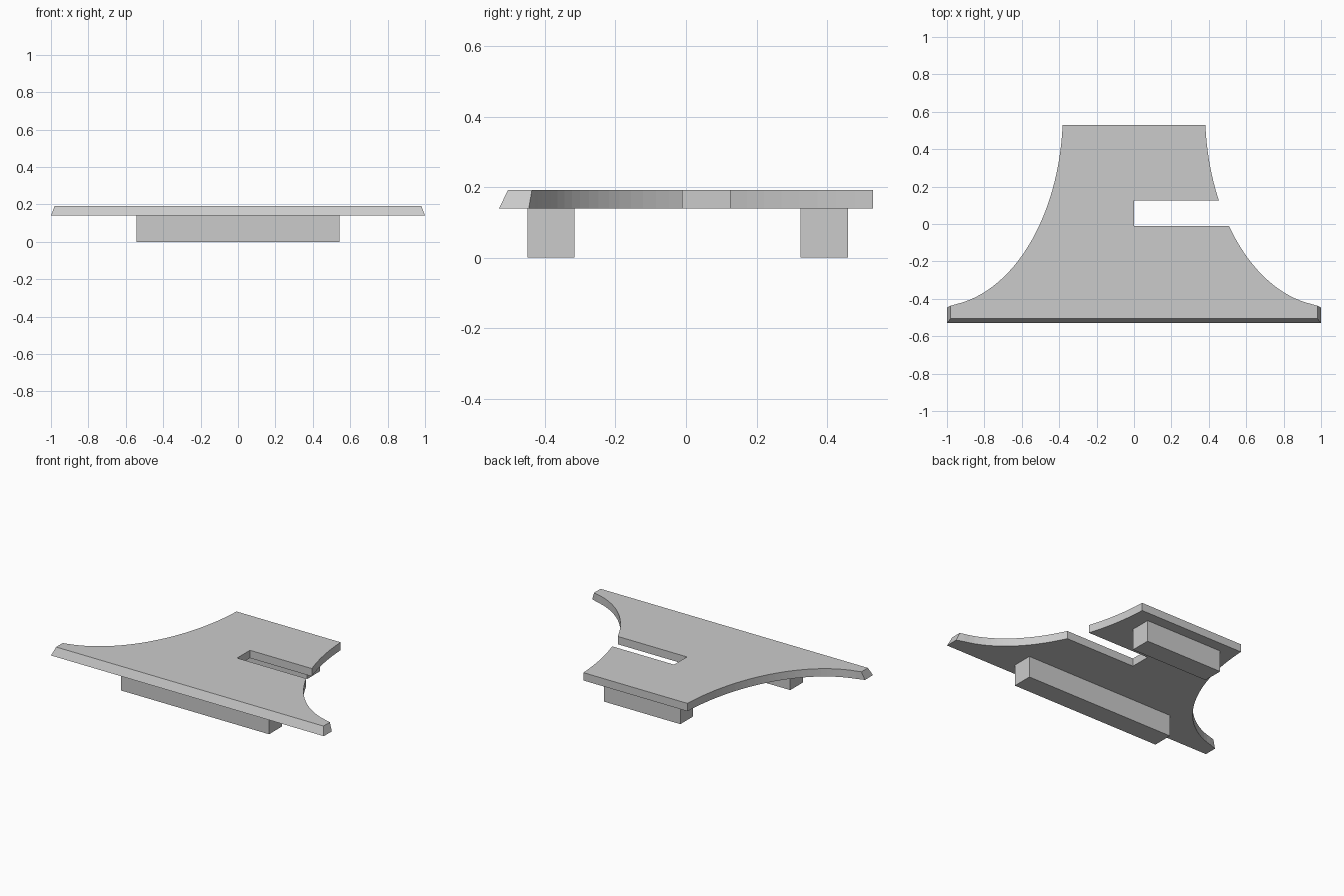
import bpy, bmesh
from math import radians, sin, cos, asin

cube = bpy.data.objects.get("Cube")
if cube:
    bpy.data.objects.remove(cube)

grey = bpy.data.materials.new("plain_grey")
grey.use_nodes = True
grey.diffuse_color = (0.6, 0.6, 0.6, 1)
grey.node_tree.nodes["Principled BSDF"].inputs["Base Color"].default_value = (0.6, 0.6, 0.6, 1)

PLATE_LOW, PLATE_HIGH = 0.14, 0.192
SLOT_FRONT, SLOT_BACK = -0.01, 0.125
# Elliptical side cut-out: centre and radii
CX, CY, RX, RY = 1.05, 0.6, 0.67, 1.04


def add_object(name, bm):
    bmesh.ops.recalc_face_normals(bm, faces=bm.faces)
    mesh = bpy.data.meshes.new(name)
    bm.to_mesh(mesh)
    bm.free()
    mesh.materials.append(grey)
    obj = bpy.data.objects.new(name, mesh)
    bpy.context.collection.objects.link(obj)


def arc(t0, t1, steps):
    """Points along the cut-out on the +x side, from back to front."""
    angles = [t0 + (t1 - t0) * i / steps for i in range(steps + 1)]
    return [(CX - RX * cos(t), CY - RY * sin(t)) for t in angles]


def angle_at(y):
    return asin((CY - y) / RY)


def outline(corner_x, corner_y, front_y):
    """Plate outline with the slot cut in from the left side."""
    back, end = angle_at(0.53), radians(84)
    tip = [(corner_x, corner_y), (corner_x, front_y)]
    left = arc(back, angle_at(SLOT_BACK), 8)
    left += [(0, SLOT_BACK), (0, SLOT_FRONT)]
    left += arc(angle_at(SLOT_FRONT), end, 18)[:-1] + tip
    right = arc(back, end, 28)[:-1] + tip
    return left + [(-x, y) for x, y in reversed(right)]


# Plate: front and end edges slope inward toward the top
bm = bmesh.new()
low = [bm.verts.new((x, y, PLATE_LOW)) for x, y in outline(1.0, -0.446, -0.53)]
high = [bm.verts.new((x, y, PLATE_HIGH)) for x, y in outline(0.98, -0.437, -0.505)]
bm.faces.new(low)
bm.faces.new(high)
for i in range(len(low)):
    j = (i + 1) % len(low)
    bm.faces.new((low[i], low[j], high[j], high[i]))
add_object("plate", bm)


# Rails under the plate
def rail(name, half_width, y0, y1):
    bm = bmesh.new()
    bmesh.ops.create_cube(bm, size=1)
    bmesh.ops.scale(bm, vec=(2 * half_width, y1 - y0, PLATE_LOW), verts=bm.verts)
    bmesh.ops.translate(bm, vec=(0, (y0 + y1) / 2, PLATE_LOW / 2), verts=bm.verts)
    add_object(name, bm)


rail("front_rail", 0.543, -0.45, -0.316)
rail("back_rail", 0.28, 0.325, 0.459)
